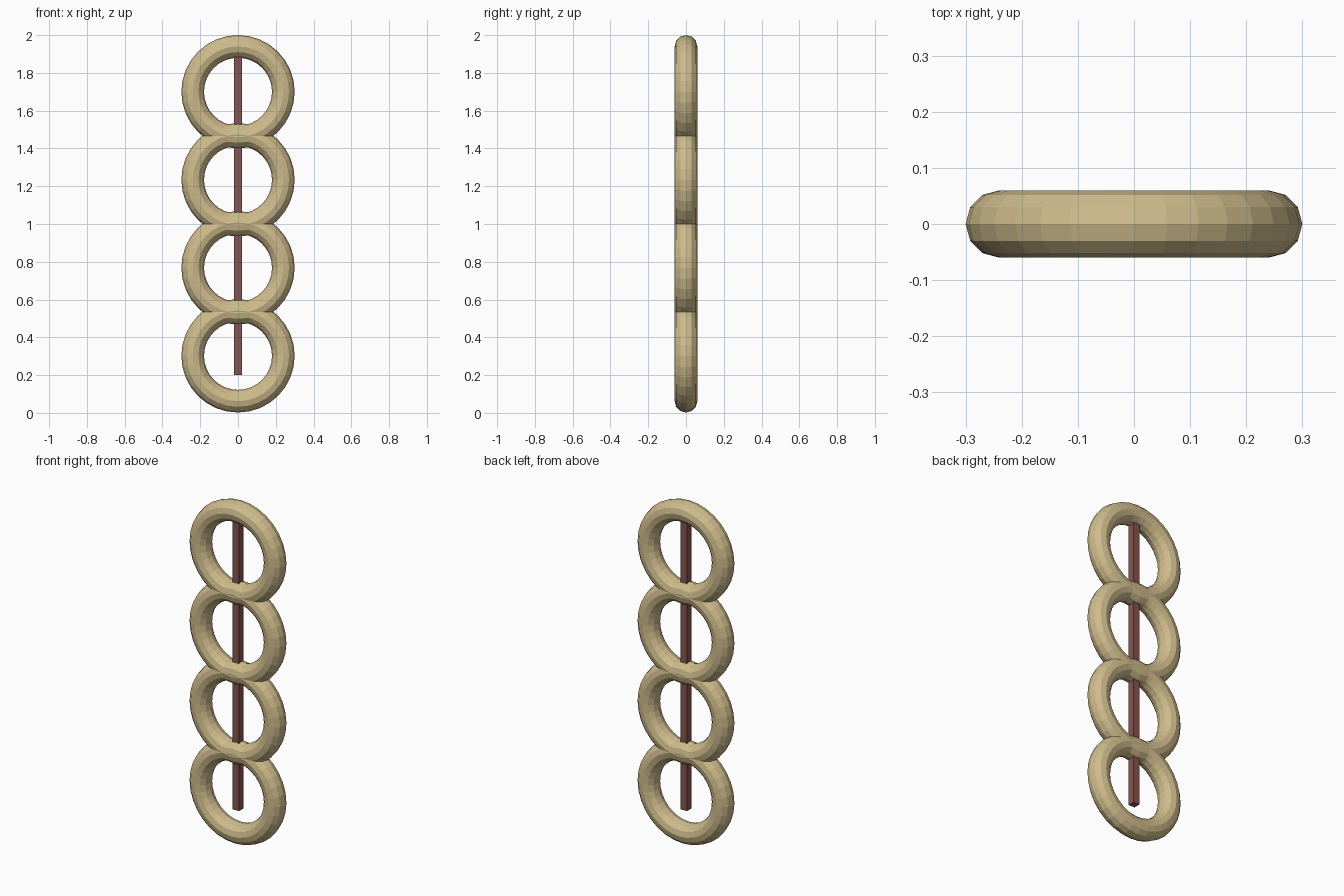
import bpy, math

if "Cube" in bpy.data.objects:
    bpy.data.objects.remove(bpy.data.objects["Cube"])


def material(name, color):
    m = bpy.data.materials.new(name)
    m.diffuse_color = color
    m.use_nodes = True
    m.node_tree.nodes["Principled BSDF"].inputs["Base Color"].default_value = m.diffuse_color
    return m


brass = material("brass", (0.62, 0.50, 0.26, 1))
dark_red = material("dark_red", (0.24, 0.09, 0.08, 1))

# Four upright overlapping rings, stacked in one plane
RINGS, TOP, SPACING = 4, 1.70, 0.466
for i in range(RINGS):
    bpy.ops.mesh.primitive_torus_add(
        major_segments=32, minor_segments=12,
        major_radius=0.24, minor_radius=0.06,
        location=(0, 0, TOP - i * SPACING), rotation=(math.pi / 2, 0, 0))
    ring = bpy.context.object
    ring.name = f"ring_{i + 1}"
    ring.data.materials.append(brass)

# Square rod running down through the rings, ending inside the top ring
ROD_BOTTOM, ROD_TOP, ROD_WIDTH = 0.20, 1.93, 0.04
bpy.ops.mesh.primitive_cube_add(size=1, location=(0, 0, (ROD_BOTTOM + ROD_TOP) / 2))
rod = bpy.context.object
rod.name = "center_rod"
rod.scale = (ROD_WIDTH, ROD_WIDTH, ROD_TOP - ROD_BOTTOM)
rod.data.materials.append(dark_red)
